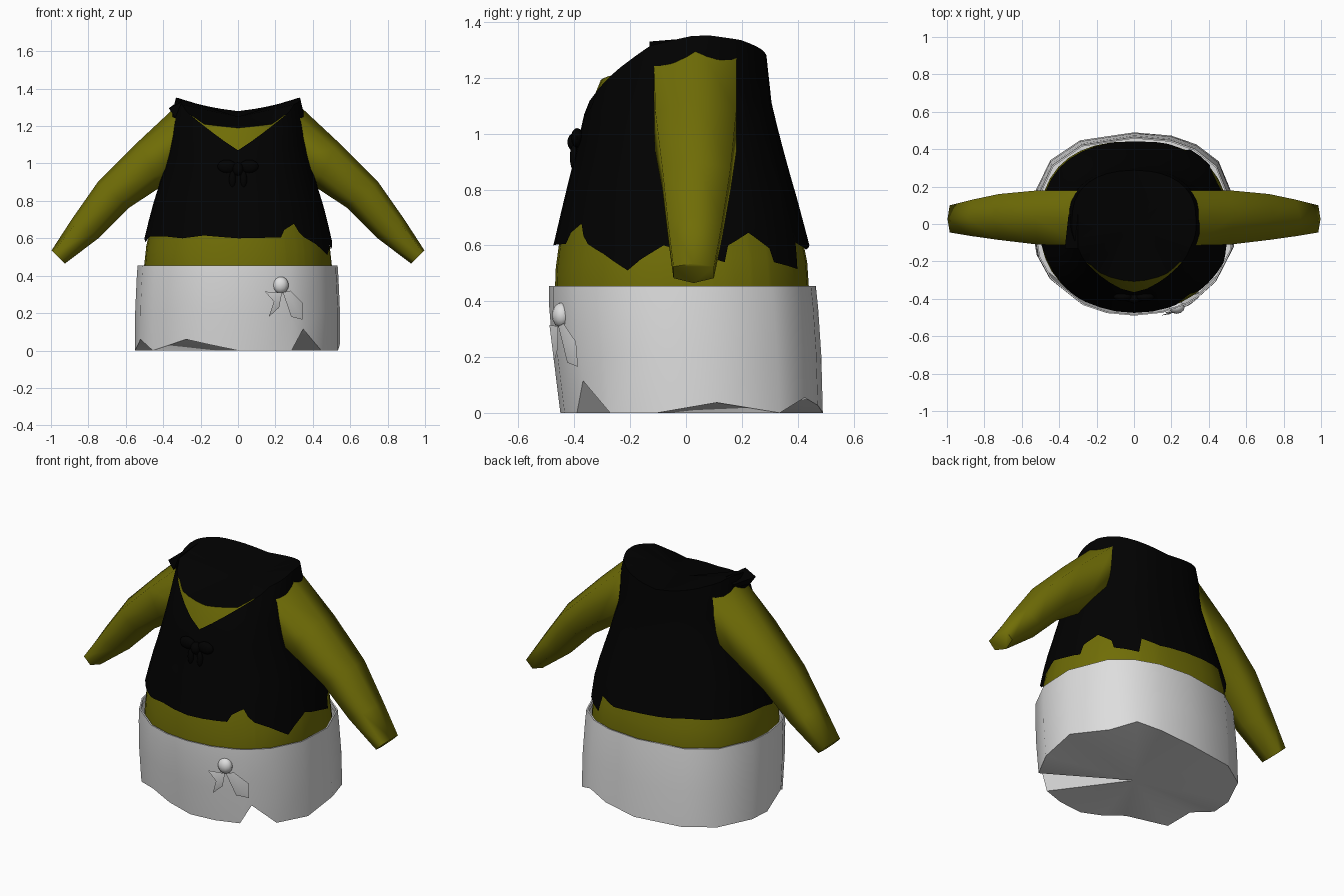
import bpy, bmesh
from math import sin, cos, sqrt, radians, copysign
from mathutils import Matrix

cube = bpy.data.objects.get("Cube")
if cube:
    bpy.data.objects.remove(cube)


def material(name, rgb):
    m = bpy.data.materials.new(name)
    m.use_nodes = True
    m.diffuse_color = (*rgb, 1)
    m.node_tree.nodes["Principled BSDF"].inputs["Base Color"].default_value = (*rgb, 1)
    return m


OLIVE = material("olive", (0.162, 0.154, 0.002))
BLACK = material("black", (0.0003, 0.0003, 0.0003))
WHITE = material("off_white", (0.73, 0.73, 0.73))


def finish(name, bm, mat, angle=45):
    bmesh.ops.recalc_face_normals(bm, faces=bm.faces[:])
    me = bpy.data.meshes.new(name)
    bm.to_mesh(me)
    bm.free()
    me.materials.append(mat)
    ob = bpy.data.objects.new(name, me)
    bpy.context.collection.objects.link(ob)
    bpy.ops.object.select_all(action='DESELECT')
    ob.select_set(True)
    bpy.context.view_layer.objects.active = ob
    bpy.ops.object.shade_smooth_by_angle(angle=radians(angle))


def interp(table, t):
    """Linear lookup of the values that follow the key in each row."""
    if t <= table[0][0]:
        return table[0][1:]
    for a, b in zip(table, table[1:]):
        if t <= b[0]:
            k = (t - a[0]) / (b[0] - a[0])
            return [u + (v - u) * k for u, v in zip(a[1:], b[1:])]
    return table[-1][1:]


def around(profile, deg, z, grow=0.0):
    """Point on an oval with a squarer back; rows are z, half width, front y, back y."""
    hx, front, back = interp(profile, z)
    c, s = cos(radians(deg)), sin(radians(deg))
    power = 0.82 if s > 0 else 0.94
    return ((hx + grow) * copysign(abs(c) ** power, c),
            (front + back) / 2 + ((back - front) / 2 + grow) * copysign(abs(s) ** power, s), z)


def loft(bm, rings):
    """Skin closed rings and return their vertices."""
    vs = [[bm.verts.new(p) for p in r] for r in rings]
    for lo, hi in zip(vs, vs[1:]):
        for i in range(len(lo)):
            j = (i + 1) % len(lo)
            bm.faces.new((lo[i], lo[j], hi[j], hi[i]))
    return vs


def fan(bm, ring, centre):
    c = bm.verts.new(centre)
    for i in range(len(ring)):
        bm.faces.new((ring[i], ring[(i + 1) % len(ring)], c))


# Shared torso shape, neckline and ragged hem
TORSO = [(0.30, 0.49, -0.465, 0.43), (0.46, 0.508, -0.473, 0.446),
         (0.60, 0.483, -0.458, 0.425), (0.75, 0.448, -0.425, 0.387),
         (0.90, 0.403, -0.39, 0.345), (1.10, 0.352, -0.347, 0.295),
         (1.28, 0.342, -0.265, 0.277), (1.36, 0.318, -0.22, 0.26)]
NECK = [(-90, 1.19), (-60, 1.21), (-45, 1.26), (-30, 1.315),
        (5, 1.355), (40, 1.335), (90, 1.28)]
HEM = [(-180, .6), (-170, .58), (-160, .61), (-140, .61), (-125, .6), (-110, .615),
       (-90, .6), (-64, .605), (-61, .645), (-53, .678), (-50, .635), (-46, .605),
       (-36, .57), (-23, .51), (-17, .55), (-7, .6), (11, .55), (15, .54), (17, .6),
       (28, .645), (39, .59), (41, .54), (59, .515), (61, .61), (74, .585), (90, .6),
       (120, .62), (150, .61), (180, .6)]
COLUMNS = sorted(set(range(-180, 180, 10)) | {h[0] for h in HEM if h[0] < 180} | {-135, -45})


def in_v(deg):
    return -135 < deg < -45


def neck(deg):
    folded = deg if abs(deg) <= 90 else (180 - deg if deg > 0 else -180 - deg)
    return interp(NECK, folded)[0]


def vest_top(deg):
    if in_v(deg):
        return 1.07 + 0.19 * abs(cos(radians(deg))) / cos(radians(45))
    return neck(deg)


def body_top(deg):
    return neck(deg) - (0 if in_v(deg) else 0.02)


def torso_shell(name, mat, low, high, grow, flare=0.0, steps=8):
    bm = bmesh.new()
    rings = []
    for s in range(steps + 1):
        t = s / steps
        rings.append([around(TORSO, d, low(d) + (high(d) - low(d)) * t, grow + flare * (1 - t))
                      for d in COLUMNS])
    loft(bm, rings)
    finish(name, bm, mat)


torso_shell("body", OLIVE, lambda d: 0.3, body_top, 0.0)
torso_shell("vest", BLACK, lambda d: interp(HEM, d)[0], vest_top, 0.011, 0.006)

# Dark saddle closing the neck, joined to the vest rim behind the V
bm = bmesh.new()
rim = [bm.verts.new(around(TORSO, d, neck(d), 0.001 if in_v(d) else 0.011)) for d in COLUMNS]
fan(bm, rim, (0, 0, 1.25))
finish("neck_cap", bm, BLACK)

# Raised corner of the vest on one shoulder
bm = bmesh.new()
flap = [[(-0.30, y, 1.345 - d), (-tip, y, 1.31 - d), (-0.335, y, 1.26 - d)]
        for y, tip, d in ((-0.13, 0.37, 0.015), (0.05, 0.35, 0.0))]
for end in loft(bm, flap):
    bm.faces.new(end)
finish("shoulder_flap", bm, BLACK)

# Arms: upper edge x z, lower edge x z, front y, back y
ARM = [(0.30, 1.335, 0.30, 0.93, -0.115, 0.18), (0.53, 1.12, 0.42, 0.87, -0.11, 0.18),
       (0.75, 0.90, 0.58, 0.765, -0.085, 0.16), (0.89, 0.70, 0.74, 0.605, -0.065, 0.13),
       (0.997, 0.535, 0.925, 0.465, -0.045, 0.10)]
SECTION = [(0, 0.5), (0.16, 1), (0.75, 1), (1, 0.5), (0.75, 0), (0.16, 0)]
for side, label in ((1, "left_arm"), (-1, "right_arm")):
    bm = bmesh.new()
    rings = [[(side * (ux + (lx - ux) * t), f + (b - f) * w, uz + (lz - uz) * t)
              for t, w in SECTION] for ux, uz, lx, lz, f, b in ARM]
    vs = loft(bm, rings)
    bm.faces.new(vs[0])
    bm.faces.new(vs[-1])
    finish(label, bm, OLIVE, 80)

# Wrapped cloth with a ragged lower edge
CLOTH = [(0.0, 0.55, -0.45, 0.49), (0.2, 0.55, -0.475, 0.485),
         (0.38, 0.542, -0.49, 0.473), (0.455, 0.537, -0.49, 0.465)]
EDGE = [(-180, 0), (-161, .06), (-145, 0), (-119, .06), (-104, .03), (-90, 0), (-75, 0), (-60, 0),
        (-52, .115), (-37, 0), (-14, 0), (8, .037), (38, 0), (57, .055), (73, .027),
        (90, 0), (117, 0), (141, 0), (168, 0)]
bm = bmesh.new()
rings = [[around(CLOTH, d, e + (0.455 - e) * t) for d, e in EDGE] for t in (0, 0.45, 0.83, 1)]
rings += [[around(CLOTH, d, z, -0.008) for d, e in EDGE] for z in (0.455, 0.42)]
vs = loft(bm, rings)
fan(bm, vs[0], (0, 0, 0))
finish("cloth_wrap", bm, WHITE)


def ball(name, mat, centre, size):
    bm = bmesh.new()
    bmesh.ops.create_uvsphere(bm, u_segments=12, v_segments=8, radius=1,
                              matrix=Matrix.Translation(centre) @ Matrix.Diagonal((*size, 1)))
    finish(name, bm, mat, 60)


# Knot and tails on the cloth
ball("cloth_knot", WHITE, (0.228, -0.445, 0.35), (0.043, 0.035, 0.045))
TAILS = {"cloth_tail_outer": [(.24, .31), (.28, .32), (.345, .255), (.345, .165), (.285, .18)],
         "cloth_tail_inner": [(.235, .31), (.145, .315), (.195, .27), (.165, .18), (.22, .23)]}
for name, outline in TAILS.items():
    bm = bmesh.new()
    verts = []
    for x, z in outline:
        hx, front, back = interp(CLOTH, z)
        y = (front + back) / 2 - (back - front) / 2 * sqrt(1 - (x / hx) ** 2)
        verts.append(bm.verts.new((x, y - 0.022, z)))
    fan(bm, verts, (sum(p[0] for p in outline) / 5,
                    sum(v.co.y for v in verts) / 5 - 0.012,
                    sum(p[1] for p in outline) / 5))
    finish(name, bm, WHITE, 60)

# Small bow on the vest front
ball("vest_bow_knot", BLACK, (0, -0.395, 0.97), (0.03, 0.03, 0.035))
for side, label in ((1, "left"), (-1, "right")):
    ball(f"vest_bow_loop_{label}", BLACK, (side * 0.06, -0.39, 0.985), (0.05, 0.022, 0.035))
    ball(f"vest_bow_tail_{label}", BLACK, (side * 0.03, -0.402, 0.915), (0.018, 0.014, 0.045))
